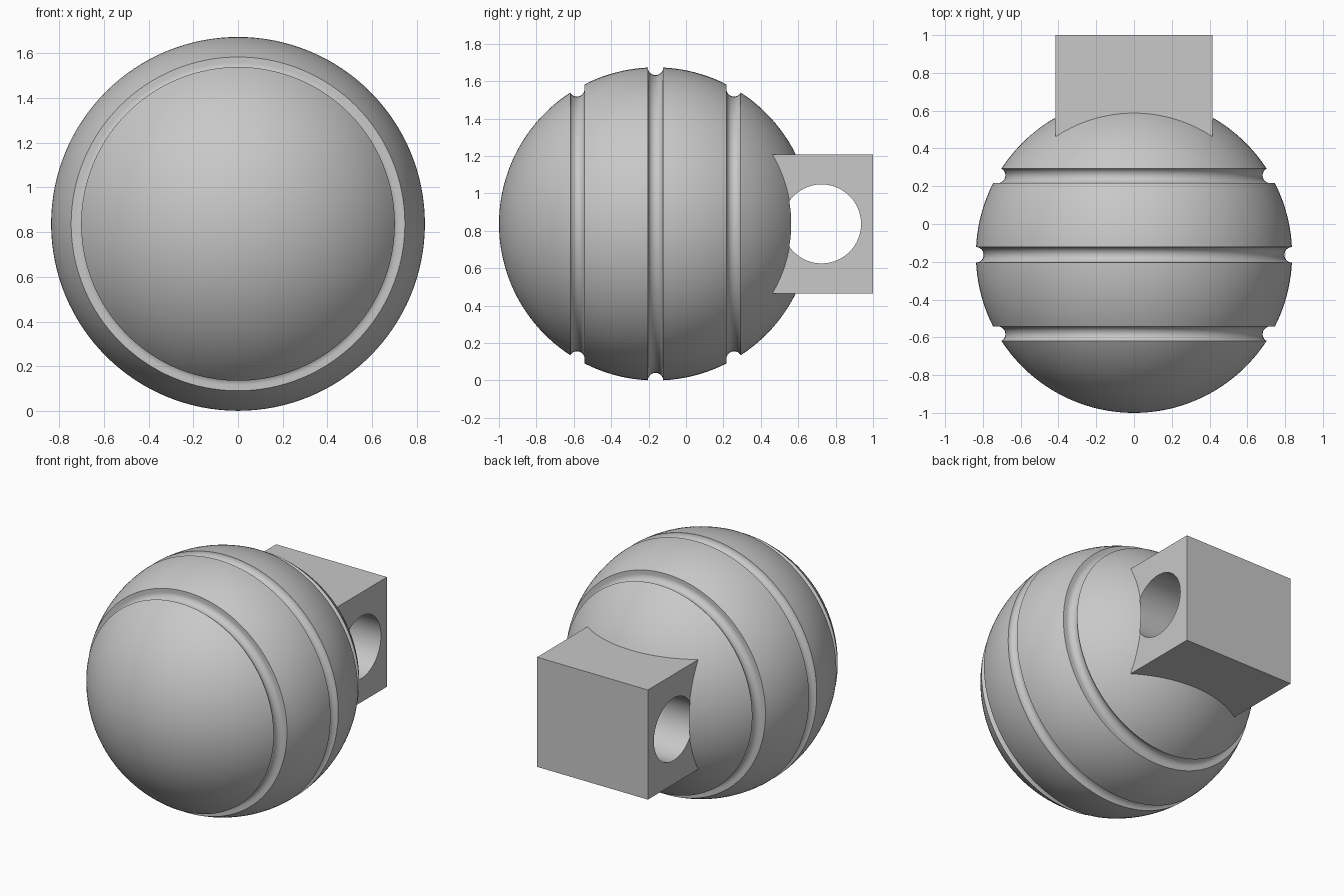
import bpy, bmesh, math
from mathutils import Matrix, Vector

cube = bpy.data.objects.get("Cube")
if cube:
    bpy.data.objects.remove(cube, do_unlink=True)

R = 0.837                      # ball radius
CY, CZ = -0.163, 0.837         # ball centre
GROOVE = 0.041                 # groove radius
GROOVES = [(-0.42, 0.722), (0.0, R), (0.42, 0.722)]  # offset, ring radius
HALF_W, HALF_H = 0.415, 0.371  # mounting block half sizes

grey = bpy.data.materials.new("plain grey")
grey.use_nodes = True
colour = (0.58, 0.58, 0.58, 1)
grey.diffuse_color = colour
grey.node_tree.nodes["Principled BSDF"].inputs["Base Color"].default_value = colour


def make_object(name, bm):
    bmesh.ops.recalc_face_normals(bm, faces=bm.faces[:])
    mesh = bpy.data.meshes.new(name)
    bm.to_mesh(mesh)
    bm.free()
    mesh.materials.append(grey)
    obj = bpy.data.objects.new(name, mesh)
    bpy.context.collection.objects.link(obj)
    return obj


def boolean(target, tool, operation):
    mod = target.modifiers.new(operation.lower(), 'BOOLEAN')
    mod.operation, mod.solver, mod.object = operation, 'EXACT', tool
    bpy.context.view_layer.objects.active = target
    bpy.ops.object.modifier_apply(modifier=mod.name)
    bpy.data.objects.remove(tool, do_unlink=True)


def on_ball(y):
    return math.sqrt(max(R * R - y * y, 0))


def arc(y0, y1):
    """Ball profile between two offsets along the axis."""
    a0, a1 = math.acos(-y0 / R), math.acos(-y1 / R)
    n = max(2, round((a1 - a0) / math.radians(2.5)))
    angles = [a0 + (a1 - a0) * i / n for i in range(n + 1)]
    return [(-R * math.cos(a), R * math.sin(a)) for a in angles]


# Grooved ball: profile turned about the front-to-back axis
profile, start = [], -R
for offset, ring in GROOVES:
    profile += arc(start, offset - GROOVE)
    for i in range(25):
        a = math.pi * i / 24
        y = offset - GROOVE * math.cos(a)
        profile.append((y, min(on_ball(y), ring - GROOVE * math.sin(a))))
    start = offset + GROOVE
profile += arc(start, R)

bm = bmesh.new()
verts = [bm.verts.new((0, y + CY, r + CZ)) for y, r in profile]
edges = [bm.edges.new(pair) for pair in zip(verts, verts[1:])]
bmesh.ops.spin(bm, geom=verts + edges, cent=(0, CY, CZ), axis=(0, 1, 0),
               angle=math.tau, steps=128)
bmesh.ops.remove_doubles(bm, verts=bm.verts[:], dist=0.0005)
ball = make_object("grooved_ball_with_block", bm)

# Mounting block behind the ball
bm = bmesh.new()
y0, y1 = 0.3, 1.0
bmesh.ops.create_cube(bm, size=1, matrix=Matrix.Translation((0, (y0 + y1) / 2, CZ))
                      @ Matrix.Diagonal(Vector((2 * HALF_W, y1 - y0, 2 * HALF_H, 1))))
boolean(ball, make_object("mounting_block", bm), 'UNION')

# Round hole through the block from side to side
bm = bmesh.new()
bmesh.ops.create_cone(bm, cap_ends=True, segments=96, radius1=0.211, radius2=0.211,
                      depth=2 * HALF_W + 0.004,
                      matrix=Matrix.Translation((0, 0.725, CZ))
                      @ Matrix.Rotation(math.pi / 2, 4, 'Y'))
boolean(ball, make_object("hole_cutter", bm), 'DIFFERENCE')

bpy.ops.object.select_all(action='DESELECT')
ball.select_set(True)
bpy.context.view_layer.objects.active = ball
bpy.ops.object.shade_smooth_by_angle(angle=math.radians(25))
